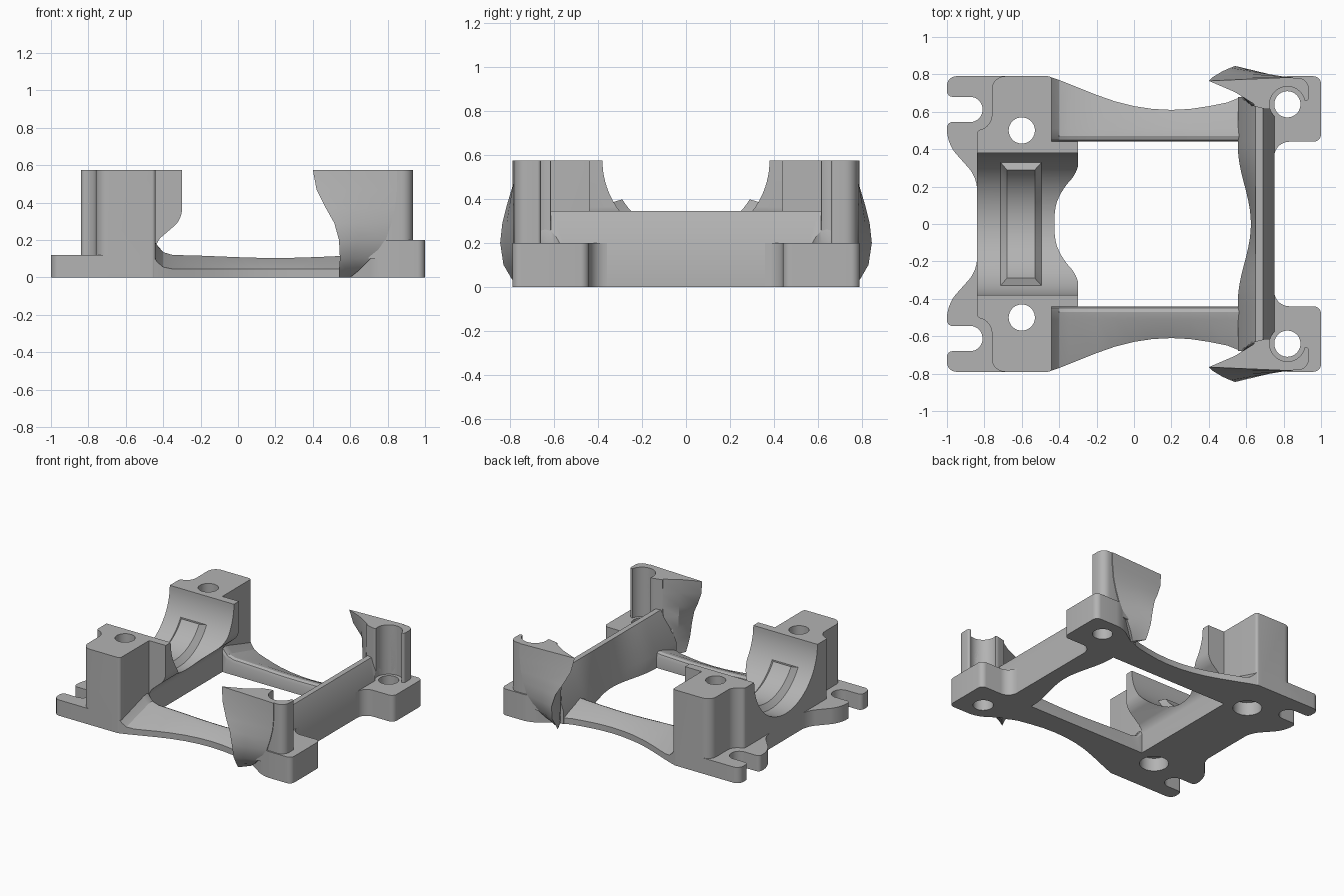
import bpy, bmesh, math
from mathutils import Vector

cube = bpy.data.objects.get("Cube")
if cube:
    bpy.data.objects.remove(cube, do_unlink=True)

grey = bpy.data.materials.new("plain grey")
grey.use_nodes = True
GREY = (0.45, 0.45, 0.45, 1)
grey.diffuse_color = GREY
grey.node_tree.nodes["Principled BSDF"].inputs["Base Color"].default_value = GREY
TOP = 0.575


def loft(name, rings):
    """Solid through a list of equal-length rings of 3D points."""
    bm = bmesh.new()
    rows = [[bm.verts.new(p) for p in ring] for ring in rings]
    n = len(rows[0])
    for a, b in zip(rows, rows[1:]):
        for i in range(n):
            j = (i + 1) % n
            bm.faces.new((a[i], a[j], b[j], b[i]))
    bm.faces.new(rows[0])
    bm.faces.new(rows[-1])
    bmesh.ops.recalc_face_normals(bm, faces=bm.faces)
    mesh = bpy.data.meshes.new(name)
    bm.to_mesh(mesh)
    bm.free()
    mesh.materials.append(grey)
    obj = bpy.data.objects.new(name, mesh)
    bpy.context.collection.objects.link(obj)
    return obj


def rounded(points, steps=8):
    """Outline with corners (x, y, radius) turned into arcs."""
    out = []
    for i, (x, y, r) in enumerate(points):
        c = Vector((x, y))
        if r == 0:
            out.append(c)
            continue
        prev = Vector(points[i - 1][:2])
        nxt = Vector(points[(i + 1) % len(points)][:2])
        a = c + (prev - c).normalized() * r
        b = c + (nxt - c).normalized() * r
        p, q = a.lerp(c, 0.55), b.lerp(c, 0.55)
        for k in range(steps + 1):
            t = k / steps
            u = 1 - t
            out.append(a * u**3 + p * 3 * u * u * t + q * 3 * u * t * t + b * t**3)
    return out


def prism(name, points, z0, z1, side=1):
    flat = rounded(points)
    return loft(name, [[(p.x, p.y * side, z) for p in flat] for z in (z0, z1)])


def symmetric(half):
    return half + [(x, -y, r) for x, y, r in reversed(half)]


def rod(x, y, r, z0, z1):
    angles = [math.tau * i / 48 for i in range(48)]
    return loft("cutter", [[(x + r * math.cos(a), y + r * math.sin(a), z) for a in angles]
                           for z in (z0, z1)])


def combine(obj, tool, operation):
    mod = obj.modifiers.new("cut", "BOOLEAN")
    mod.operation = operation
    mod.solver = "EXACT"
    mod.object = tool
    bpy.context.view_layer.objects.active = obj
    bpy.ops.object.modifier_apply(modifier=mod.name)
    bpy.data.objects.remove(tool, do_unlink=True)


def smooth(obj):
    bpy.ops.object.select_all(action="DESELECT")
    obj.select_set(True)
    bpy.context.view_layer.objects.active = obj
    bpy.ops.object.shade_smooth_by_angle(angle=math.radians(28))


# Bearing block with slotted mounting feet and undercut nose
bearing = prism("bearing_block", symmetric([
    (-0.84, 0.50, 0.02), (-0.76, 0.52, 0.06), (-0.76, 0.79, 0.07), (-0.44, 0.79, 0.02)]), 0, TOP)
feet = prism("slotted_feet", symmetric([
    (-0.84, 0.25, 0.06), (-1, 0.43, 0.07), (-1, 0.545, 0.03), (-0.81, 0.545, 0.066),
    (-0.81, 0.68, 0.066), (-1, 0.68, 0.03), (-1, 0.79, 0.05), (-0.5, 0.79, 0)]), 0, 0.12)
nose_profile = rounded([(-0.55, 0.1, 0), (-0.44, 0.1, 0), (-0.44, 0.19, 0.04),
                        (-0.30, 0.31, 0.05), (-0.30, TOP, 0), (-0.55, TOP, 0)])
nose = loft("nose", [[(p.x, y, p.y) for p in nose_profile] for y in (-0.44, 0.44)])
combine(bearing, feet, "UNION")
combine(bearing, nose, "UNION")

# Half-round cradle and bolt holes with counterbores below
angles = [math.tau * i / 96 for i in range(96)]
combine(bearing, loft("cutter", [[(x, 0.38 * math.sin(a), TOP - 0.38 * math.cos(a)) for a in angles]
                                 for x in (-1.1, 0)]), "DIFFERENCE")
for side in (1, -1):
    combine(bearing, rod(-0.6, 0.5 * side, 0.07, -0.1, 0.7), "DIFFERENCE")
    combine(bearing, rod(-0.6, 0.5 * side, 0.1, -0.1, 0.1), "DIFFERENCE")
smooth(bearing)

# Raised bevelled pad in the cradle
pad_rings = []
for i in range(33):
    t = i / 16 - 1
    ring = []
    for x, r, reach in ((-0.717, 0.385, 60.3), (-0.68, 0.34, 58.5),
                        (-0.53, 0.34, 58.5), (-0.49, 0.385, 60.3)):
        a = math.radians(reach) * t
        ring.append((x, r * math.sin(a), TOP - r * math.cos(a)))
    pad_rings.append(ring)
smooth(loft("cradle_pad", pad_rings))

# Cross wall: bowed inside face, sloped outer shoulder
wall_rings = []
for i in range(35):
    y = -0.68 + 0.04 * i
    xi = 0.59 + 0.035 * math.cos(math.pi * min(abs(y) / 0.42, 1))
    wall_rings.append([(xi, y, 0), (xi, y, 0.1), (0.65, y, 0.345),
                       (0.69, y, 0.345), (0.75, y, 0.2), (0.75, y, 0)])
wall = loft("cross_wall", wall_rings)
for side in (1, -1):
    combine(wall, rod(0.82, 0.64 * side, 0.095, 0.2, 0.7), "DIFFERENCE")
    combine(wall, rod(0.82, 0.64 * side, 0.07, -0.1, 0.3), "DIFFERENCE")
smooth(wall)

# Rail stations: x, outer y, crest height, outer edge height
RAIL = [(-0.46, 0.79, 0.21, 0.12), (-0.43, 0.78, 0.17, 0.08), (-0.40, 0.77, 0.135, 0.055),
        (-0.35, 0.75, 0.12, 0.045), (-0.2, 0.69, 0.116, 0.045), (-0.1, 0.655, 0.112, 0.045),
        (0, 0.63, 0.108, 0.045), (0.1, 0.615, 0.105, 0.045), (0.2, 0.61, 0.104, 0.045),
        (0.3, 0.615, 0.105, 0.045), (0.4, 0.63, 0.108, 0.045), (0.5, 0.65, 0.112, 0.045),
        (0.6, 0.69, 0.118, 0.045)]
# Wing levels: z, tip x, tip y, right x, right y
WING = [(TOP, 0.40, 0.765, 0.85, 0.785), (0.47, 0.42, 0.785, 0.85, 0.785),
        (0.37, 0.47, 0.815, 0.84, 0.785), (0.29, 0.515, 0.835, 0.82, 0.785),
        (0.2, 0.54, 0.845, 0.79, 0.785), (0.1, 0.545, 0.83, 0.71, 0.77),
        (0.04, 0.54, 0.795, 0.65, 0.74), (0, 0.54, 0.77, 0.60, 0.70)]

for side, label in ((1, "left"), (-1, "right")):
    # Side rail with concave outer edge
    smooth(loft("side_rail_" + label, [
        [(x, y * side, z) for y, z in ((0.44, 0), (0.44, top - 0.03), (0.449, top - 0.008),
                                       (0.47, top), (0.51, top - 0.008), (yo, edge), (yo, 0))]
        for x, yo, top, edge in RAIL]))

    # Corner foot
    corner = prism("corner_foot_" + label, [
        (0.58, 0.67, 0), (0.76, 0.79, 0.06), (1, 0.79, 0.04), (1, 0.44, 0.04),
        (0.75, 0.44, 0.08), (0.75, 0.34, 0), (0.68, 0.34, 0), (0.66, 0.6, 0)], 0, 0.2, side)
    # Collar around the bolt channel
    collar = prism("collar", [
        (0.64, 0.63, 0), (0.72, 0.61, 0.02), (0.82, 0.66, 0), (0.935, 0.66, 0.015),
        (0.935, 0.782, 0.06), (0.68, 0.775, 0)], 0.1, TOP, side)
    # Curved thin wing reaching inward from the collar
    rings = []
    for z, tx, ty, rx, ry in WING:
        t = z / TOP
        ring = [(tx, ty), (tx * 0.6 + rx * 0.4, ty * 0.6 + ry * 0.4), (rx, ry), (rx, ry - 0.05),
                (0.60 + 0.06 * t, 0.63), (0.57 - 0.03 * t, 0.705)]
        rings.append([(x, y * side, z) for x, y in ring])
    wing = loft("wing_" + label, rings)
    combine(corner, collar, "UNION")
    for part in (corner, wing):
        combine(part, rod(0.82, 0.64 * side, 0.07, -0.1, 0.7), "DIFFERENCE")
        combine(part, rod(0.82, 0.64 * side, 0.095, 0.2, 0.7), "DIFFERENCE")
        smooth(part)
